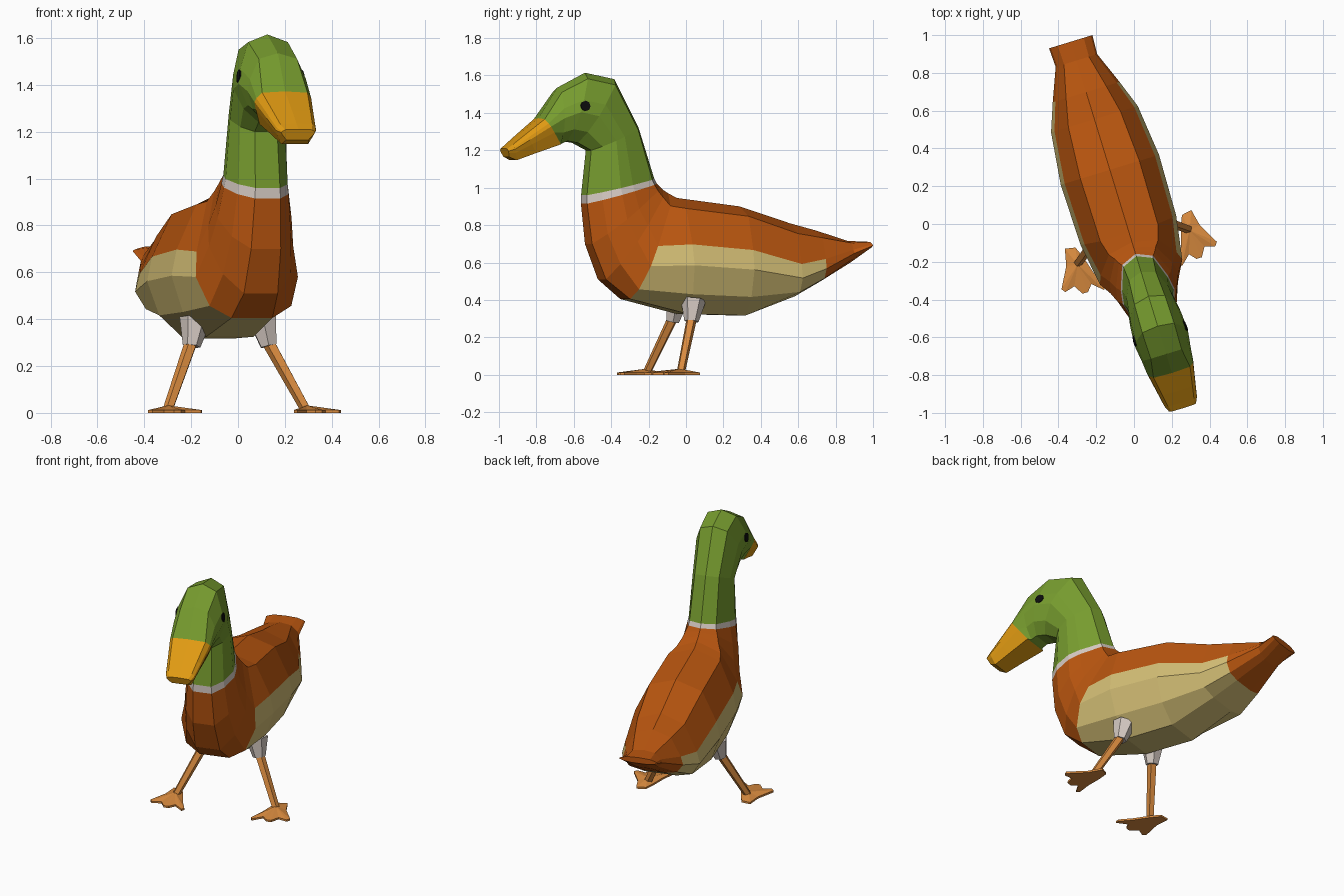
import bpy, bmesh, math
from mathutils import Vector, Matrix
from mathutils.bvhtree import BVHTree

if "Cube" in bpy.data.objects:
    bpy.data.objects.remove(bpy.data.objects["Cube"])

# The bird is built along the y axis, then turned slightly about z
PLACE = Matrix.Translation((-0.04, 0, 0)) @ Matrix.Rotation(math.radians(17), 4, 'Z')


def material(name, rgb):
    m = bpy.data.materials.new(name)
    m.diffuse_color = (*rgb, 1)
    m.use_nodes = True
    m.node_tree.nodes["Principled BSDF"].inputs["Base Color"].default_value = m.diffuse_color
    return m


GREEN = material("green", (0.185, 0.335, 0.028))
BROWN = material("rust_brown", (0.50, 0.095, 0.005))
TAN = material("tan", (0.66, 0.52, 0.18))
ORANGE = material("bill_orange", (0.74, 0.32, 0.006))
LEG = material("leg_orange", (0.70, 0.26, 0.05))
WHITE = material("white", (0.68, 0.60, 0.55))
BLACK = material("black", (0.004, 0.004, 0.004))


def finish(bm, name, *mats):
    bmesh.ops.recalc_face_normals(bm, faces=bm.faces[:])
    me = bpy.data.meshes.new(name)
    bm.to_mesh(me)
    bm.free()
    for m in mats:
        me.materials.append(m)
    ob = bpy.data.objects.new(name, me)
    ob.matrix_world = PLACE
    bpy.context.collection.objects.link(ob)
    return ob


# Half cross-section: (width fraction, height fraction), top to bottom
HALF = [(0, 1), (.6, .91), (.92, .6), (1, .42), (.8, .17), (.4, 0)]
SECTION = HALF + [(-x, t) for x, t in reversed(HALF[1:])]


def loft(name, rings, mats, cap_first=False, cap_last=False, rule=None):
    """Skin rings of (top y, top z, bottom y, bottom z, half width, squash)."""
    bm = bmesh.new()
    rows = []
    for ty, tz, by, bz, w, p in rings:
        top, bot = Vector((0, ty, tz)), Vector((0, by, bz))
        row = []
        for x, t in SECTION:
            xx = math.copysign(abs(x) ** min(p, 1), x) * w
            row.append(bm.verts.new(bot.lerp(top, t ** p) + Vector((xx, 0, 0))))
        rows.append(row)
    n = len(SECTION)
    for i in range(len(rows) - 1):
        for k in range(n):
            a, b = rows[i], rows[i + 1]
            f = bm.faces.new((a[k], a[(k + 1) % n], b[(k + 1) % n], b[k]))
            if rule and rule(i, k):
                f.material_index = 1
    if cap_first:
        bm.faces.new(rows[0])
    if cap_last:
        bm.faces.new(rows[-1])
    return finish(bm, name, *mats)


torso = [
    (1.009, .712, 1.009, .675, .12, 1),
    (.905, .715, .905, .60, .115, 1),
    (.73, .77, .73, .50, .185, 1.6),
    (.58, .81, .58, .42, .24, 1.6),
    (.30, .90, .30, .317, .272, 1),
    (-.05, .945, -.02, .325, .265, 1),
    (-.10, .97, -.34, .405, .228, 1.35),
    (-.13, .99, -.47, .51, .188, 1),
    (-.15, 1.01, -.545, .70, .165, 1),
    (-.165, 1.025, -.57, .915, .143, 1)]
collar = [torso[-1], (-.178, 1.05, -.57, .96, .137, 1)]
head = [
    collar[-1],
    (-.265, 1.32, -.545, 1.20, .125, 1),
    (-.40, 1.58, -.62, 1.24, .14, 1),
    (-.565, 1.615, -.68, 1.25, .147, 1),
    (-.72, 1.535, -.715, 1.235, .135, .9),
    (-.825, 1.372, -.725, 1.232, .127, .45)]
bill = [
    head[-1],
    (-.925, 1.29, -.86, 1.185, .105, .45),
    (-.99, 1.235, -.965, 1.147, .09, .45),
    (-1.02, 1.21, -1.005, 1.165, .075, .45)]

# Torso: tan flanks and belly below the wing line, rust brown elsewhere
loft("torso", torso, (BROWN, TAN), cap_first=True,
     rule=lambda i, k: 2 <= i <= 5 and 2 <= k <= 8)
loft("collar", collar, (WHITE,))
head_ob = loft("head_and_neck", head, (GREEN,))
loft("bill", bill, (ORANGE,), cap_last=True)

# Eyes: thin plates laid on the sides of the head
bm = bmesh.new()
bm.from_mesh(head_ob.data)
tree = BVHTree.FromBMesh(bm)
bm.free()
for side, label in ((1, "right"), (-1, "left")):
    hit, normal, _, _ = tree.ray_cast(Vector((side, -.605, 1.437)), Vector((-side, 0, 0)))
    if normal.x * side < 0:
        normal = -normal
    bm = bmesh.new()
    turn = Vector((0, 0, 1)).rotation_difference(normal).to_matrix().to_4x4()
    bmesh.ops.create_cone(bm, cap_ends=True, segments=8, radius1=.028, radius2=.028,
                          depth=.009, matrix=Matrix.Translation(hit) @ turn)
    finish(bm, label + "_eye", BLACK)


def limb(name, a, b, r1, r2, sides, mat):
    """Tapered prism from point a to point b."""
    a, b = Vector(a), Vector(b)
    turn = Vector((0, 0, 1)).rotation_difference(b - a).to_matrix().to_4x4()
    bm = bmesh.new()
    bmesh.ops.create_cone(bm, cap_ends=True, segments=sides, radius1=r1, radius2=r2,
                          depth=(b - a).length,
                          matrix=Matrix.Translation((a + b) / 2) @ turn)
    finish(bm, name, mat)


# Webbed foot outline, heel first then the three toes
FOOT = [(.35, -.03), (.37, -.12), (.43, -.23), (.415, -.25), (.36, -.235),
        (.33, -.285), (.30, -.285), (.27, -.25), (.215, -.30), (.205, -.28),
        (.24, -.20), (.27, -.10), (.295, -.04)]

# Legs, mirrored left and right
for side, label in ((1, "right"), (-1, "left")):
    limb(label + "_thigh", (side * .15, -.005, .40), (side * .172, -.022, .285),
         .068, .038, 6, WHITE)
    limb(label + "_leg", (side * .168, -.018, .31), (side * .307, -.123, .015),
         .029, .023, 5, LEG)
    bm = bmesh.new()
    low = [bm.verts.new((side * x, y, 0)) for x, y in FOOT]
    high = [bm.verts.new((side * x, y, .012)) for x, y in FOOT]
    apex = bm.verts.new((side * .31, -.13, .032))
    bm.faces.new(low)
    for i in range(len(FOOT)):
        j = (i + 1) % len(FOOT)
        bm.faces.new((low[i], low[j], high[j], high[i]))
        bm.faces.new((high[i], high[j], apex))
    finish(bm, label + "_foot", LEG)
